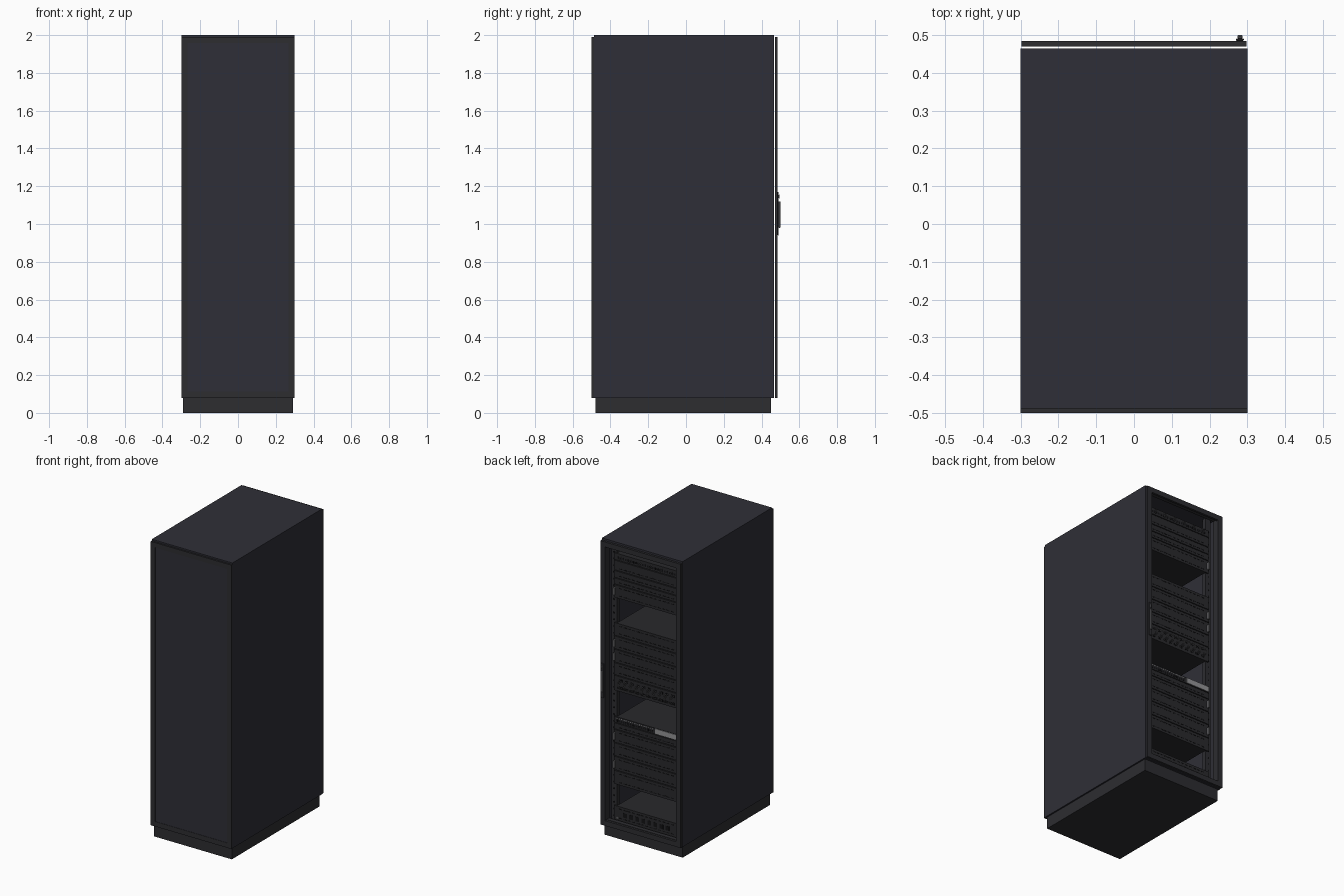
import bpy, bmesh, math
from mathutils import Vector

if "Cube" in bpy.data.objects:
    bpy.data.objects.remove(bpy.data.objects["Cube"])


def material(name, r, g, b):
    m = bpy.data.materials.new(name)
    m.diffuse_color = (r, g, b, 1)
    m.use_nodes = True
    m.node_tree.nodes["Principled BSDF"].inputs["Base Color"].default_value = m.diffuse_color
    return m


SHELL = material("blue black shell", 0.028, 0.028, 0.038)
FRAME = material("charcoal frame", 0.026, 0.026, 0.030)
DEVICE = material("dark device", 0.022, 0.022, 0.025)
BLACK = material("black slot", 0.006, 0.006, 0.007)
STEEL = material("steel grey", 0.16, 0.16, 0.17)
PALE = material("pale grey", 0.30, 0.30, 0.31)


def boxes(name, items, mat, bevel=0):
    """One object from boxes given as (x0, x1, y0, y1, z0, z1)."""
    bm = bmesh.new()
    for x0, x1, y0, y1, z0, z1 in items:
        vs = bmesh.ops.create_cube(bm, size=1)["verts"]
        for v in vs:
            v.co = Vector(((x0 + x1) / 2 + v.co.x * (x1 - x0),
                           (y0 + y1) / 2 + v.co.y * (y1 - y0),
                           (z0 + z1) / 2 + v.co.z * (z1 - z0)))
    me = bpy.data.meshes.new(name)
    bm.to_mesh(me)
    bm.free()
    me.materials.append(mat)
    ob = bpy.data.objects.new(name, me)
    bpy.context.collection.objects.link(ob)
    if bevel:
        b = ob.modifiers.new("bevel", "BEVEL")
        b.width, b.segments = bevel, 1
    return ob


def border(x, z0, z1, w, y0, y1):
    """Four bars of a rectangular frame, half width x, bar width w."""
    return [(-x, -x + w, y0, y1, z0, z1), (x - w, x, y0, y1, z0, z1),
            (-x + w, x - w, y0, y1, z0, z0 + w), (-x + w, x - w, y0, y1, z1 - w, z1)]


def both(x0, x1, *rest):
    """A box and its mirror image in x."""
    return [(x0, x1, *rest), (-x1, -x0, *rest)]


def tubes(name, paths, radius, mat):
    cu = bpy.data.curves.new(name, "CURVE")
    cu.dimensions = "3D"
    cu.bevel_depth, cu.bevel_resolution, cu.use_fill_caps = radius, 1, True
    for pts in paths:
        s = cu.splines.new("POLY")
        s.points.add(len(pts) - 1)
        for p, co in zip(s.points, pts):
            p.co = (*co, 1)
    cu.materials.append(mat)
    bpy.context.collection.objects.link(bpy.data.objects.new(name, cu))


def hoop(x, y, z, depth, half):
    """Half loop standing out from a panel towards +y."""
    return [(x, y + depth * math.sin(a), z + half * math.cos(a))
            for a in (math.pi * i / 8 for i in range(9))]


# Cabinet: plinth and shell open at the back
boxes("plinth", [(-0.29, 0.29, -0.48, 0.45, 0, 0.08)], FRAME)
boxes("cabinet_shell", both(0.288, 0.30, -0.488, 0.465, 0.08, 1.99)
      + [(-0.30, 0.30, -0.488, 0.465, 1.988, 2.0),
         (-0.288, 0.288, -0.488, 0.465, 0.08, 0.092)], SHELL)

# Front door: frame with a panel set slightly back
boxes("front_door_frame", border(0.30, 0.08, 1.99, 0.033, -0.50, -0.488), FRAME)
boxes("front_door_panel", [(-0.267, 0.267, -0.498, -0.488, 0.113, 1.957)], SHELL)

# Frame around the back opening and the open rear door frame
boxes("rear_opening_frame", border(0.288, 0.092, 1.988, 0.022, 0.435, 0.465), FRAME)
boxes("rear_door_frame", border(0.298, 0.08, 1.99, 0.034, 0.470, 0.485), FRAME)

# Door handle
boxes("handle_plate", [(0.270, 0.291, 0.485, 0.491, 0.94, 1.17)], FRAME, 0.002)
boxes("handle_lever", [(0.274, 0.287, 0.491, 0.500, 0.98, 1.12)], STEEL, 0.002)
boxes("handle_lock", [(0.275, 0.286, 0.491, 0.496, 1.135, 1.155)], STEEL, 0.002)

# Mounting rails at the back and front of the interior
rails = []
for y0, y1 in ((0.385, 0.41), (-0.42, -0.395)):
    rails += both(0.225, 0.262, y0, y1, 0.092, 1.988)
boxes("mounting_rails", rails, FRAME)
boxes("rail_flanges", both(0.262, 0.268, 0.34, 0.41, 0.092, 1.988)
      + both(0.268, 0.288, 0.36, 0.366, 0.092, 1.988), FRAME)
boxes("rail_holes", [b for i in range(40)
                     for b in both(0.247, 0.254, 0.41, 0.411,
                                   0.12 + i * 0.0455, 0.13 + i * 0.0455)], BLACK)

# Device stacks: (bottom, top) of every unit
Y = 0.42
units = [(1.855, 1.90), (1.785, 1.850), (1.735, 1.780), (1.69, 1.730), (1.60, 1.685),
         (1.345, 1.43), (1.255, 1.340), (1.165, 1.25), (1.08, 1.160), (0.975, 1.075),
         (0.76, 0.80), (0.715, 0.755), (0.625, 0.71), (0.535, 0.62), (0.44, 0.53),
         (0.345, 0.435), (0.105, 0.20)]
boxes("device_bodies", [(-0.222, 0.222, -0.36, Y - 0.008, a, b) for a, b in units], DEVICE)
boxes("device_faceplates", [(-0.2413, 0.2413, Y - 0.009, Y, a, b) for a, b in units], DEVICE)

# Rows of vent slots on each server
slots = []
for a, b in units[1:9] + units[11:]:
    for z in ([a + 0.012] if b - a < 0.07 else [a + 0.014, b - 0.02]):
        slots += [(x, x + 0.022, Y, Y + 0.001, z, z + 0.006)
                  for x in (-0.205 + i * 0.0323 for i in range(13))]
boxes("vent_slots", slots, BLACK)

# Pull handles on the server ears
boxes("server_ears", [b for z in (1.645, 1.295, 1.205, 0.67, 0.48)
                      for b in both(0.229, 0.241, Y, Y + 0.018, z - 0.025, z + 0.025)],
      STEEL, 0.002)

# Cable hoops and sockets on the top panel
tubes("cable_rings", [hoop(-0.19 + i * 0.076, Y, 1.873, 0.025, 0.012) for i in range(6)],
      0.0022, STEEL)
boxes("top_sockets", [(x, x + 0.012, Y, Y + 0.001, 1.866, 1.88)
                      for x in (-0.215 + i * 0.0182 for i in range(24))], BLACK)

# Patch panel: two rows of sockets joined by short cords
cols = [-0.195 + i * 0.043 for i in range(10)]
boxes("patch_sockets", [(x - 0.012, x + 0.012, Y, Y + 0.001, z, z + 0.016)
                        for x in cols for z in (0.992, 1.042)], BLACK)
tubes("patch_cords", [hoop(x + o, Y, 1.025, 0.03, 0.025)
                      for x in cols for o in (-0.006, 0.006)], 0.0022, STEEL)

# Switch with a pale end plate and a row of sockets
boxes("switch_plate", [(-0.2413, -0.065, Y, Y + 0.004, 0.762, 0.798)], PALE)
boxes("switch_lights", [(x, x + 0.007, Y, Y + 0.001, 0.788, 0.793)
                        for x in (-0.05 + i * 0.0165 for i in range(17))], PALE)
boxes("switch_sockets", [(x, x + 0.012, Y, Y + 0.001, 0.767, 0.781)
                         for x in (-0.05 + i * 0.0165 for i in range(17))], BLACK)

# Indicator and outlets on the lowest unit
boxes("power_outlets", [(x, x + 0.028, Y, Y + 0.001, 0.135, 0.165)
                        for x in (-0.17 + i * 0.045 for i in range(8))], BLACK)
boxes("power_switch", [(0.205, 0.222, Y, Y + 0.004, 0.118, 0.13)], STEEL)
